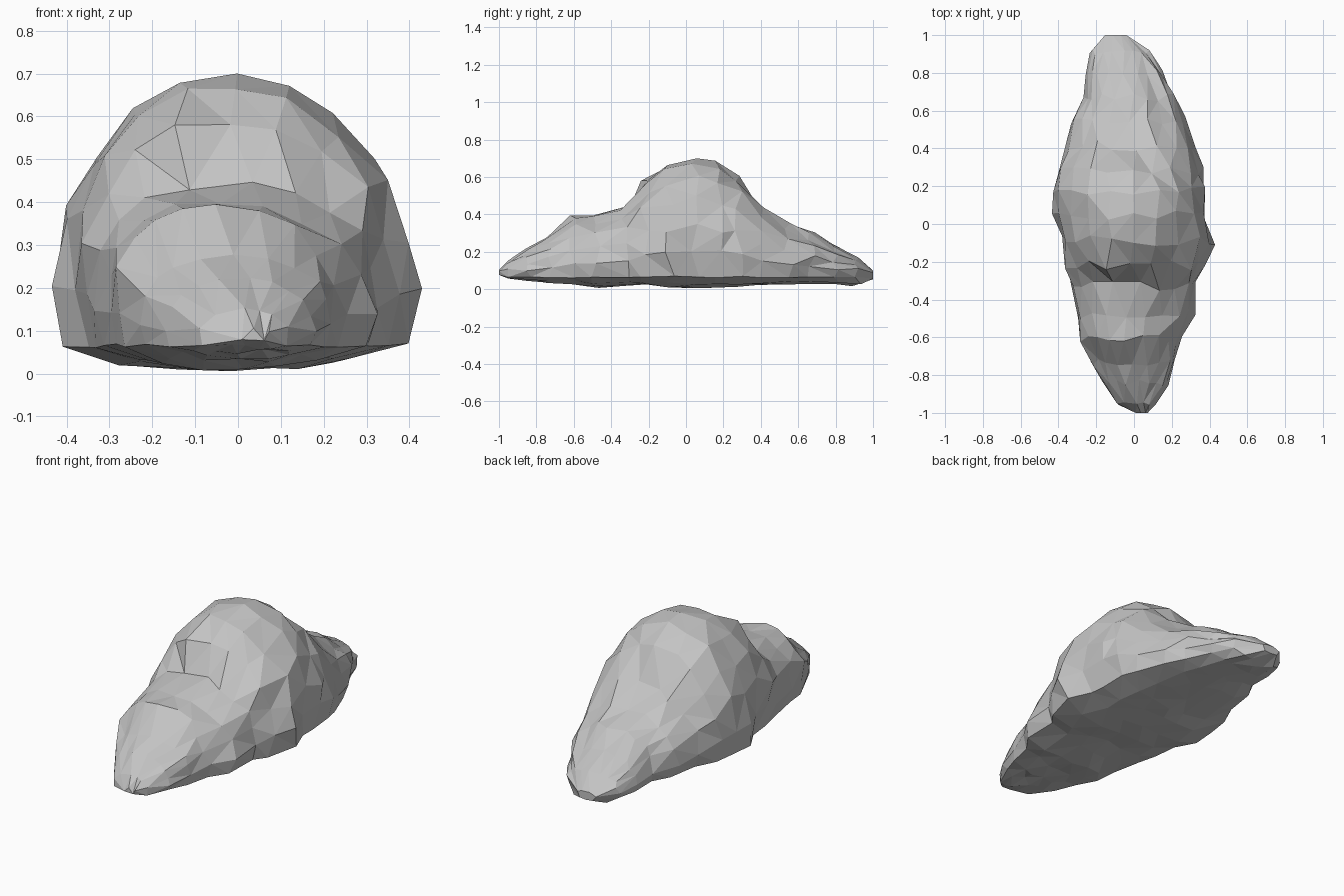
import bpy, bmesh, math, random

old = bpy.data.objects.get("Cube")
if old:
    bpy.data.objects.remove(old, do_unlink=True)
random.seed(7)

# Stone colour
stone = bpy.data.materials.new("grey stone")
stone.use_nodes = True
grey = (0.55, 0.55, 0.55, 1)
stone.diffuse_color = grey
stone.node_tree.nodes["Principled BSDF"].inputs["Base Color"].default_value = grey

# Stations, front to back: y, min x, max x, top z, underside z, squareness, lean of the top
STATIONS = [
    (-.95, -.09, .12, .15, .06, 2.4, 0), (-.84, -.17, .18, .22, .05, 2.4, 0),
    (-.73, -.23, .22, .28, .04, 2.4, 0), (-.61, -.28, .25, .40, .03, 2.1, -.05),
    (-.48, -.30, .32, .40, .01, 2.3, -.06), (-.33, -.34, .33, .44, .02, 2.6, -.01),
    (-.22, -.36, .38, .59, .03, 2.1, -.03), (-.09, -.38, .43, .675, .015, 2, -.06),
    (.05, -.43, .38, .695, .005, 2, .01), (.17, -.435, .37, .685, .01, 2, .01),
    (.28, -.40, .36, .61, .02, 2, 0), (.41, -.36, .33, .45, .02, 2.2, 0),
    (.55, -.33, .27, .36, .03, 2.3, 0), (.67, -.27, .21, .31, .035, 2.3, 0),
    (.80, -.26, .15, .23, .03, 2.3, 0), (.91, -.235, .09, .17, .02, 2.3, 0),
]
ARCH, UNDER, RIM = 13, 5, .065


def section(y, x0, x1, top, under, square, lean, row):
    """Rounded arch over a shallow belly, with broken, uneven corners."""
    mid, half = (x0 + x1) / 2, (x1 - x0) / 2
    size = min(1, half / .35)
    waist = RIM + .22 * (top - RIM)
    points = []
    for i in range(ARCH):
        shift = .25 * (row % 2) if 1 < i < ARCH - 2 else 0
        a = math.pi * (i - 1 + shift) / (ARCH - 3)
        if i in (0, ARCH - 1):                      # rim, tucked in slightly
            x, z = mid + half * (-.93 if i == 0 else .93), RIM
        else:
            c = math.cos(a)
            rise = max(0, math.sin(a)) ** (2 / square)
            x = mid - half * math.copysign(abs(c) ** (2 / square), c) + lean * rise
            z = waist + (top - waist) * rise
        edge = i in (0, 1, ARCH - 2, ARCH - 1)
        j = (.008 if edge else .016) * size
        points.append((x + random.uniform(-j, j),
                       y + random.uniform(-.03, .03) * size,
                       z + random.uniform(-j, j) * .7))
    for i in range(1, UNDER + 1):                   # belly, right to left
        t = 1 - 2 * i / (UNDER + 1)
        z = RIM + (under - RIM) * (1 - t * t) ** .6
        points.append((mid + half * .9 * t + random.uniform(-.02, .02) * size,
                       y + random.uniform(-.025, .025),
                       max(0, z + random.uniform(-.008, .008))))
    return points


bm = bmesh.new()
rings = [[bm.verts.new(p) for p in section(*s, row)] for row, s in enumerate(STATIONS)]
count = ARCH + UNDER
for front, back in zip(rings, rings[1:]):
    for i in range(count):
        k = (i + 1) % count
        bm.faces.new((front[i], front[k], back[k], back[i]))

# Blunt tips
for ring, x, y, z in ((rings[0], .05, -1, .085), (rings[-1], -.11, 1, .07)):
    small = []
    for v in ring:
        small.append(bm.verts.new((x + (v.co.x - x) * .4, y, z + (v.co.z - z) * .3)))
    for i in range(count):
        k = (i + 1) % count
        bm.faces.new((ring[i], ring[k], small[k], small[i]))
    bm.faces.new(small)

# Merge crowded corners and split into hard facets
bmesh.ops.remove_doubles(bm, verts=bm.verts, dist=.03)
bmesh.ops.triangulate(bm, faces=bm.faces, quad_method='BEAUTY')
bmesh.ops.recalc_face_normals(bm, faces=bm.faces)

mesh = bpy.data.meshes.new("boulder")
bm.to_mesh(mesh)
bm.free()
mesh.materials.append(stone)
boulder = bpy.data.objects.new("boulder", mesh)
bpy.context.collection.objects.link(boulder)
